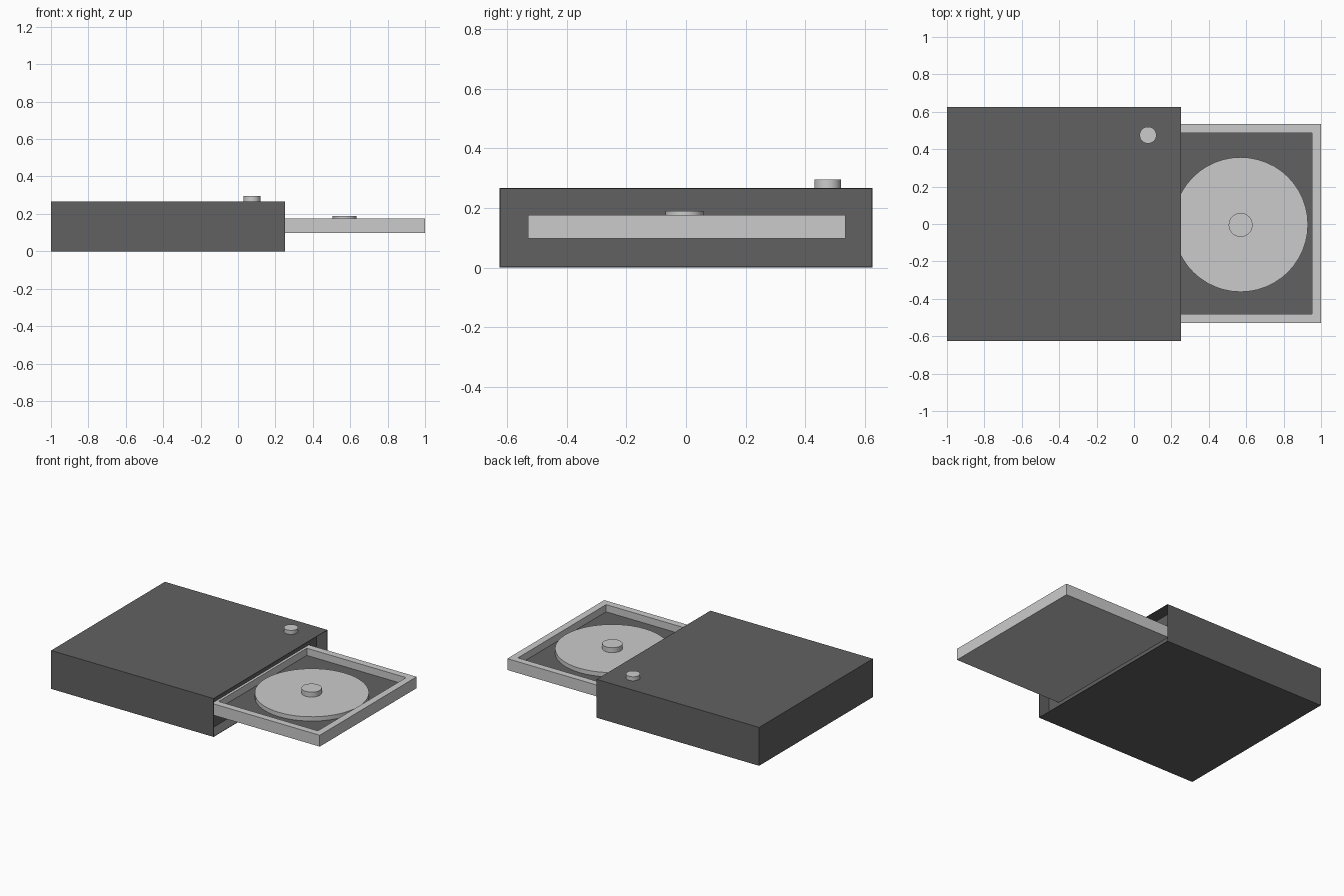
import bpy, bmesh
from mathutils import Vector

if "Cube" in bpy.data.objects:
    bpy.data.objects.remove(bpy.data.objects["Cube"])

dark = bpy.data.materials.new("dark_casing")
dark.diffuse_color = (0.12, 0.12, 0.12, 1)
dark.use_nodes = True
dark.node_tree.nodes["Principled BSDF"].inputs["Base Color"].default_value = dark.diffuse_color


def new_object(name, bm, mats=()):
    bmesh.ops.recalc_face_normals(bm, faces=bm.faces)
    mesh = bpy.data.meshes.new(name)
    bm.to_mesh(mesh)
    bm.free()
    obj = bpy.data.objects.new(name, mesh)
    bpy.context.collection.objects.link(obj)
    for m in mats:
        mesh.materials.append(m)
    return obj


def recessed_box(name, lo, hi, direction, wall, depth, mats=(), floor_mat=0):
    """Box whose face towards 'direction' is inset by 'wall' and sunk by 'depth'."""
    bm = bmesh.new()
    bmesh.ops.create_cube(bm, size=1)
    lo, hi, d = Vector(lo), Vector(hi), Vector(direction)
    for v in bm.verts:
        v.co = Vector([(lo[i] + hi[i]) / 2 + v.co[i] * (hi[i] - lo[i]) for i in range(3)])
    bm.normal_update()
    face = max(bm.faces, key=lambda f: f.normal.dot(d))
    bmesh.ops.inset_region(bm, faces=[face], thickness=wall, use_even_offset=True)
    floor = bmesh.ops.extrude_discrete_faces(bm, faces=[face])["faces"][0]
    bmesh.ops.translate(bm, verts=floor.verts, vec=-d * depth)
    floor.material_index = floor_mat
    return new_object(name, bm, mats)


def disc(name, x, y, z0, z1, radius, sides):
    bpy.ops.mesh.primitive_cylinder_add(vertices=sides, radius=radius, depth=z1 - z0,
                                        location=(x, y, (z0 + z1) / 2))
    obj = bpy.context.object
    obj.name = name
    bpy.ops.object.shade_smooth_by_angle()
    return obj


# Casing with a thin-walled recess at the tray end
recessed_box("casing", (-1, -0.625, 0), (0.25, 0.625, 0.267), (1, 0, 0), 0.003, 0.08, [dark])

# Sliding tray: light rim, dark sunken floor
recessed_box("tray", (0.14, -0.53, 0.097), (1, 0.535, 0.176), (0, 0, 1), 0.048, 0.05,
             [None, dark], floor_mat=1)

# Platter, hub and top button
disc("platter", 0.57, -0.003, 0.126, 0.156, 0.36, 48)
disc("hub", 0.57, -0.005, 0.156, 0.19, 0.064, 32)
disc("button", 0.075, 0.475, 0.266, 0.295, 0.045, 32)
